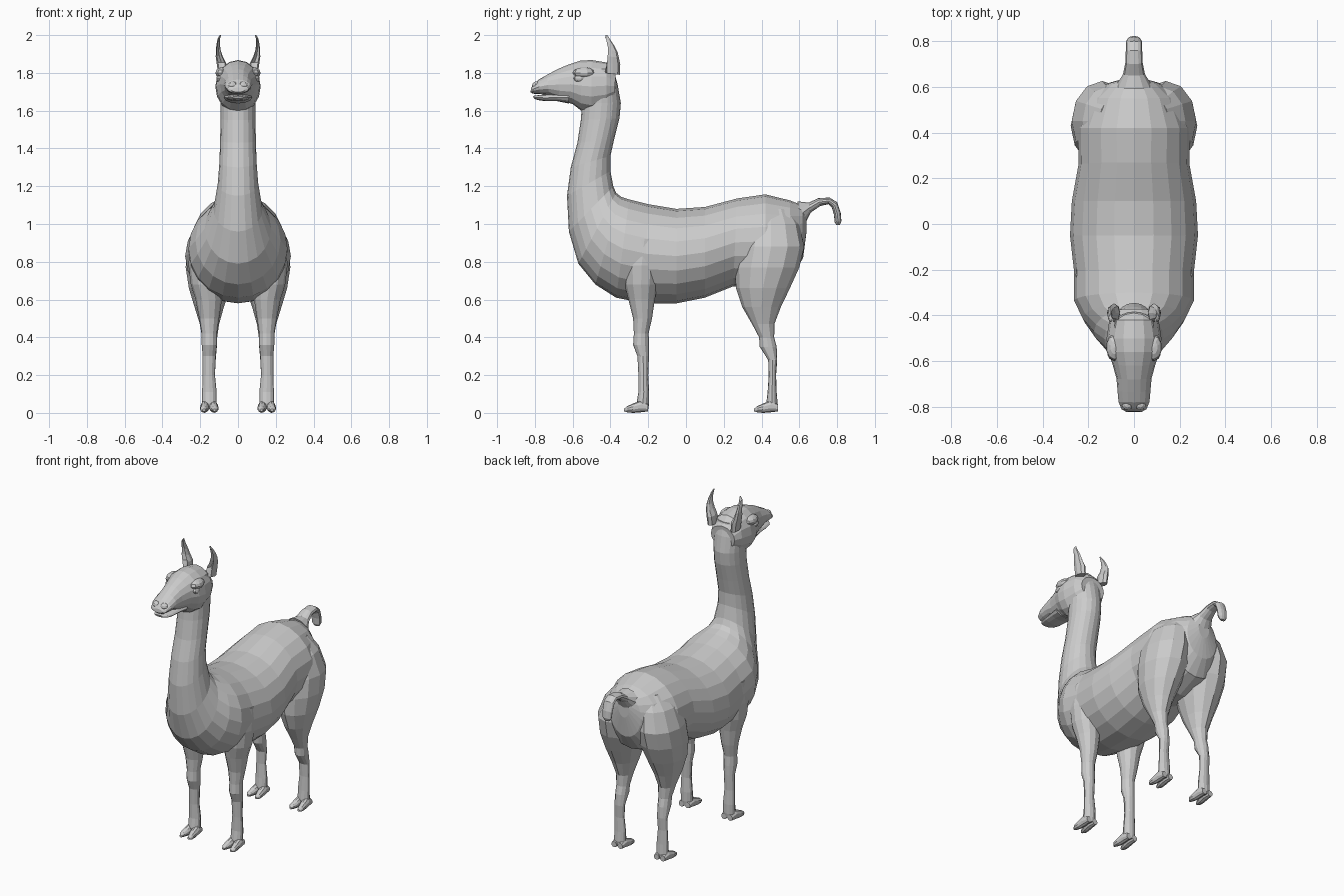
import bpy, bmesh, math


def loft(name, rows, n=16, mirror=False):
    """Skin oval rings. Row = y,z of one edge, y,z of the opposite edge, x min, x max."""
    bm = bmesh.new()
    rings = []
    for ya, za, yb, zb, x0, x1 in rows:
        ring = []
        for i in range(n):
            c, s = math.cos(2 * math.pi * i / n), math.sin(2 * math.pi * i / n)
            ring.append(bm.verts.new(((x0 + x1) / 2 + s * (x1 - x0) / 2,
                                      (ya + yb) / 2 + c * (ya - yb) / 2,
                                      (za + zb) / 2 + c * (za - zb) / 2)))
        rings.append(ring)
    for a, b in zip(rings, rings[1:]):
        for i in range(n):
            j = (i + 1) % n
            bm.faces.new((a[i], a[j], b[j], b[i]))
    bm.faces.new(rings[0])
    bm.faces.new(rings[-1])
    bmesh.ops.recalc_face_normals(bm, faces=bm.faces)
    return finish(name, bm, mirror)


def finish(name, bm, mirror):
    me = bpy.data.meshes.new(name)
    bm.to_mesh(me)
    bm.free()
    ob = bpy.data.objects.new(name, me)
    bpy.context.collection.objects.link(ob)
    if mirror:
        ob.modifiers.new("mirror", 'MIRROR').use_clip = False
    return ob


def central(name, rows, n=16):
    return loft(name, [(a, b, c, d, -w, w) for a, b, c, d, w in rows], n)


def limb(name, rows):
    """Horizontal rings: z, y min, y max, x min, x max."""
    return loft(name, [(y0, z, y1, z, x0, x1) for z, y0, y1, x0, x1 in rows], 12, True)


# Torso sweeping up into the neck: back edge, belly edge, half width
central("body_and_neck", [
    (.637, 1.08, .637, .95, .04), (.615, 1.10, .62, .82, .11),
    (.55, 1.125, .56, .72, .19), (.42, 1.157, .42, .66, .245),
    (.27, 1.135, .25, .67, .243), (.10, 1.09, .10, .61, .272),
    (-.05, 1.08, -.05, .58, .28), (-.20, 1.105, -.22, .58, .262),
    (-.30, 1.13, -.37, .61, .262), (-.345, 1.145, -.48, .68, .225),
    (-.37, 1.165, -.57, .79, .175), (-.385, 1.20, -.62, .96, .13),
    (-.40, 1.28, -.63, 1.15, .107), (-.40, 1.36, -.61, 1.30, .098),
    (-.38, 1.45, -.575, 1.43, .095), (-.352, 1.56, -.557, 1.55, .092),
    (-.345, 1.64, -.55, 1.64, .092), (-.362, 1.74, -.53, 1.74, .098),
    (-.385, 1.82, -.50, 1.82, .085)], 20)

# Head with muzzle, and lower jaw
central("head", [
    (-.372, 1.80, -.38, 1.66, .085), (-.42, 1.855, -.42, 1.61, .108),
    (-.50, 1.868, -.50, 1.588, .12), (-.56, 1.865, -.555, 1.60, .115),
    (-.62, 1.845, -.60, 1.635, .095), (-.68, 1.82, -.67, 1.655, .077),
    (-.735, 1.79, -.725, 1.683, .072), (-.78, 1.765, -.775, 1.688, .068),
    (-.808, 1.738, -.812, 1.69, .055), (-.82, 1.722, -.823, 1.698, .035)])
central("lower_jaw", [
    (-.62, 1.70, -.62, 1.638, .075), (-.68, 1.69, -.68, 1.65, .066),
    (-.74, 1.686, -.74, 1.65, .06), (-.785, 1.682, -.785, 1.656, .05),
    (-.81, 1.678, -.805, 1.664, .03)], 12)


# Brow bulges, eyes and nostril pads
def bulge(name, loc, size):
    bm = bmesh.new()
    bmesh.ops.create_uvsphere(bm, u_segments=10, v_segments=6, radius=1)
    bmesh.ops.scale(bm, vec=size, verts=bm.verts)
    bmesh.ops.translate(bm, vec=loc, verts=bm.verts)
    finish(name, bm, True)


bulge("brow", (.085, -.54, 1.80), (.036, .06, .03))
bulge("eye", (.096, -.565, 1.77), (.02, .03, .02))
bulge("nostril_pad", (.028, -.79, 1.733), (.026, .025, .022))

# Ears curving outwards, with the front edge folded in to form a cup
ear = loft("ear", [
    (-.43, 1.80, -.35, 1.79, .06, .105), (-.43, 1.855, -.348, 1.845, .062, .113),
    (-.425, 1.89, -.355, 1.88, .08, .118), (-.42, 1.93, -.362, 1.91, .092, .117),
    (-.425, 1.96, -.38, 1.945, .096, .114), (-.428, 1.985, -.40, 1.975, .095, .108),
    (-.425, 2.0, -.415, 1.998, .09, .098)], 8, True)
for r in range(1, 5):
    ear.data.vertices[r * 8].co.y += .03

# Tail arching back and down
central("tail", [
    (.59, 1.12, .62, .98, .08), (.65, 1.113, .66, 1.06, .048),
    (.70, 1.137, .71, 1.095, .038), (.76, 1.14, .755, 1.105, .036),
    (.80, 1.115, .773, 1.085, .036), (.819, 1.06, .783, 1.05, .034),
    (.823, 1.015, .787, 1.01, .03), (.815, .995, .795, .995, .018)], 12)

# Legs
limb("front_leg", [
    (.92, -.32, -.12, .12, .255), (.78, -.33, -.14, .09, .262),
    (.68, -.325, -.15, .085, .25), (.60, -.305, -.165, .085, .225),
    (.50, -.28, -.18, .10, .205), (.42, -.276, -.198, .112, .192),
    (.36, -.28, -.195, .112, .192), (.30, -.257, -.196, .118, .187),
    (.20, -.252, -.20, .122, .187), (.11, -.252, -.195, .113, .19),
    (.05, -.262, -.195, .113, .19), (.02, -.255, -.20, .12, .185)])
limb("hind_leg", [
    (1.08, .36, .55, .03, .15), (1.0, .30, .60, .01, .225),
    (.88, .275, .626, .005, .272), (.77, .258, .60, .01, .277),
    (.66, .265, .55, .04, .26), (.56, .298, .502, .075, .23),
    (.47, .35, .468, .10, .202), (.40, .387, .467, .11, .19),
    (.35, .39, .48, .112, .19), (.28, .435, .483, .118, .187),
    (.20, .438, .477, .122, .187), (.11, .432, .48, .113, .19),
    (.05, .425, .485, .113, .19), (.02, .43, .48, .12, .185)])

# Two splayed toes on every foot
for name, y in (("front", -.20), ("hind", .488)):
    for side, x, dx in (("inner", .13, -.008), ("outer", .174, .008)):
        loft(f"{name}_{side}_toe", [
            (y, .045, y, .008, x - .018, x + .018),
            (y - .04, .065, y - .04, .003, x - .024, x + .024),
            (y - .08, .05, y - .08, 0, x + dx / 2 - .023, x + dx / 2 + .023),
            (y - .11, .036, y - .11, .003, x + dx - .018, x + dx + .018),
            (y - .128, .022, y - .128, .008, x + dx * .7 - .008, x + dx * .7 + .008)],
            10, True)
